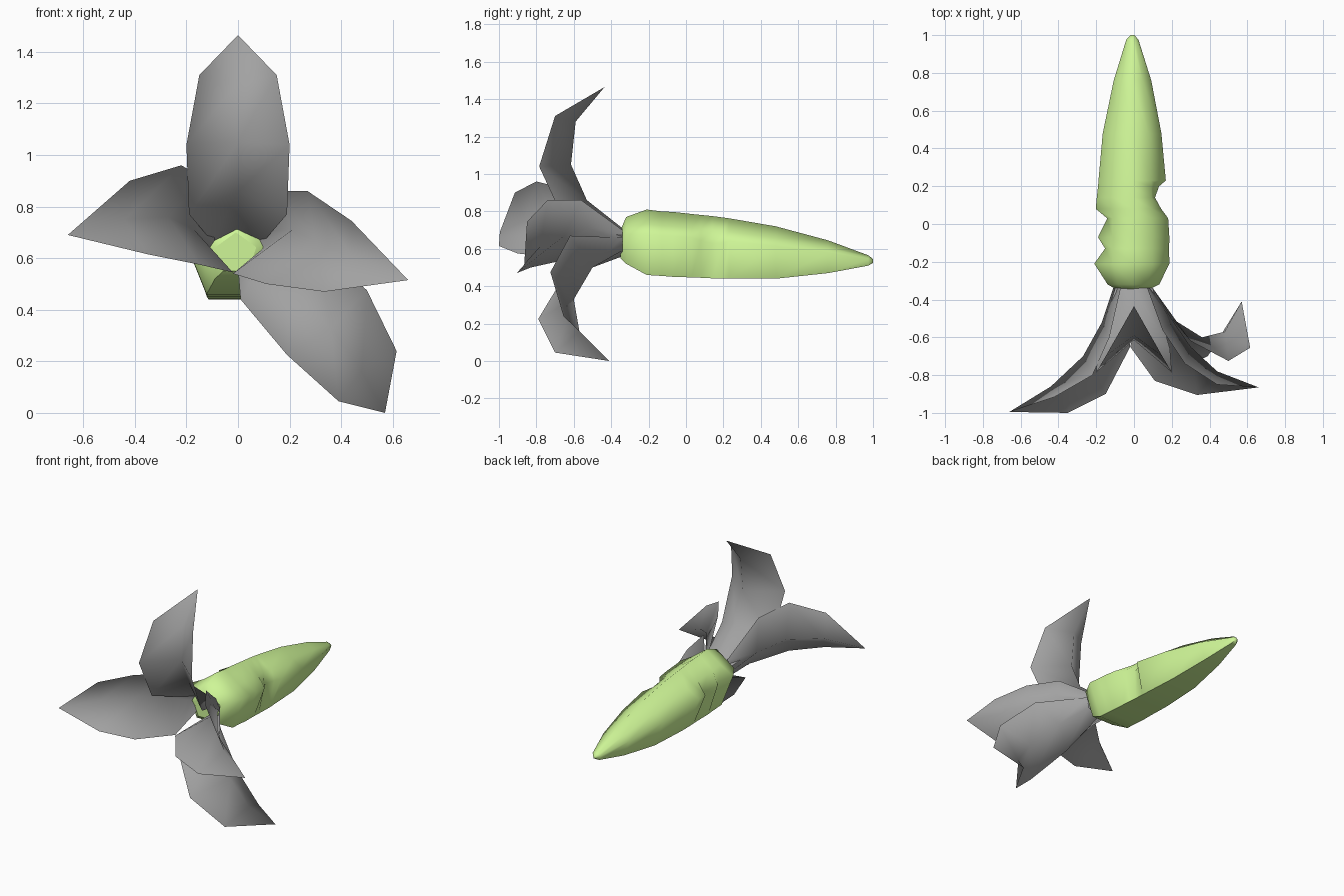
import bpy
from math import sin, cos, radians

GREEN = (0.62, 0.92, 0.31, 1)
GREY = (0.36, 0.36, 0.36, 1)


def make_object(name, verts, faces, color):
    mesh = bpy.data.meshes.new(name)
    mesh.from_pydata(verts, [], faces)
    mesh.update()
    mesh.polygons.foreach_set("use_smooth", [True] * len(mesh.polygons))
    obj = bpy.data.objects.new(name, mesh)
    bpy.context.collection.objects.link(obj)
    mat = bpy.data.materials.new(name + "_color")
    mat.diffuse_color = color
    mesh.materials.append(mat)
    return obj


def bud(name, rings, color):
    """Five-sided loft; each ring is y, top z, bottom z, left and right ridge scale."""
    verts, faces = [], []
    n = 7
    for y, top, bottom, left, right in rings:
        r = (top - bottom) / (1 + cos(radians(36)))
        p = [(r * cos(radians(90 + 72 * k)), r * sin(radians(90 + 72 * k))) for k in range(5)]
        # Extra points on the two upper faces keep the nicks near the ridges
        mid = [tuple(0.42 * a + 0.58 * b for a, b in zip(p[0], p[k])) for k in (1, 4)]
        p[1] = (p[1][0] * left, p[1][1] * left)
        p[4] = (p[4][0] * right, p[4][1] * right)
        for x, z in (p[0], mid[0], p[1], p[2], p[3], p[4], mid[1]):
            verts.append((x - 0.008, y, top - r + z))
    for i in range(len(rings) - 1):
        for k in range(n):
            a, b = i * n + k, i * n + (k + 1) % n
            faces.append((a, a + n, b + n, b))
    last = (len(rings) - 1) * n
    faces.append(tuple(range(n)))
    faces.append(tuple(reversed(range(last, last + n))))
    obj = make_object(name, verts, faces, color)
    # Crisp lower corners and front rim
    for e in obj.data.edges:
        a, b = e.vertices
        lower = a % n == b % n and a % n in (3, 4)
        e.use_edge_sharp = lower or max(a, b) < n
    return obj


def petal(name, edge_a, spine, edge_b, tip):
    """Folded sheet: two edges and a spine running from base to a shared tip."""
    n = len(spine)
    verts = edge_a + spine + edge_b + [tip]
    faces = []
    for col in (0, n):
        for i in range(n - 1):
            a, b = col + i, col + n + i
            faces.append((a, b, b + 1, a + 1))
        faces.append((col + n - 1, col + 2 * n - 1, 3 * n))
    return make_object(name, verts, faces, GREY)


# Green bud, with nicks in both side ridges
bud("bud", [
    (-0.35, 0.70, 0.55, 1, 1),
    (-0.32, 0.77, 0.52, 1, 1.08),
    (-0.21, 0.81, 0.46, 1.1, 1.06),
    (-0.13, 0.80, 0.455, 0.8, 1.07),
    (-0.07, 0.797, 0.45, 1.0, 1.07),
    (0.03, 0.786, 0.447, 0.75, 1.06),
    (0.08, 0.781, 0.445, 1.1, 0.86),
    (0.14, 0.775, 0.442, 1.08, 0.68),
    (0.20, 0.767, 0.44, 1.06, 0.82),
    (0.23, 0.763, 0.44, 1.06, 1.04),
    (0.48, 0.72, 0.44, 1.07, 1.04),
    (0.76, 0.645, 0.47, 1.08, 1.08),
    (0.975, 0.565, 0.51, 1.15, 1.1),
    (1.0, 0.545, 0.525, 1, 1),
], GREEN)

# Upper petal, mirrored about its spine
edge = [(0.10, -0.34, 0.665), (0.19, -0.66, 0.77), (0.20, -0.785, 1.04), (0.15, -0.70, 1.31)]
petal("upper_petal",
      [(-x, y, z) for x, y, z in edge],
      [(0, -0.34, 0.71), (0, -0.53, 0.86), (0, -0.615, 1.05), (0, -0.59, 1.28)],
      edge, (0, -0.435, 1.465))

# Right petal
petal("right_petal",
      [(0.07, -0.34, 0.70), (0.15, -0.56, 0.86), (0.27, -0.74, 0.86), (0.44, -0.85, 0.745)],
      [(0.10, -0.34, 0.64), (0.21, -0.52, 0.71), (0.30, -0.65, 0.67), (0.44, -0.78, 0.61)],
      [(0.06, -0.34, 0.59), (-0.02, -0.65, 0.54), (0.11, -0.83, 0.50), (0.335, -0.905, 0.47)],
      (0.66, -0.865, 0.515))

# Left petal
petal("left_petal",
      [(-0.07, -0.34, 0.70), (-0.13, -0.60, 0.91), (-0.22, -0.80, 0.96), (-0.42, -0.915, 0.90)],
      [(-0.11, -0.34, 0.64), (-0.17, -0.52, 0.71), (-0.27, -0.70, 0.76), (-0.44, -0.86, 0.75)],
      [(-0.07, -0.34, 0.58), (-0.02, -0.65, 0.545), (-0.15, -0.90, 0.575), (-0.35, -1.0, 0.615)],
      (-0.66, -0.995, 0.69))

# Lower petal, drooping to the right
petal("lower_petal",
      [(0.10, -0.34, 0.66), (0.30, -0.62, 0.67), (0.50, -0.725, 0.475), (0.615, -0.655, 0.24)],
      [(0.09, -0.34, 0.59), (0.20, -0.50, 0.50), (0.36, -0.60, 0.33), (0.48, -0.57, 0.16)],
      [(0.0, -0.34, 0.56), (0.01, -0.66, 0.44), (0.19, -0.79, 0.225), (0.39, -0.70, 0.045)],
      (0.57, -0.41, 0.0))
